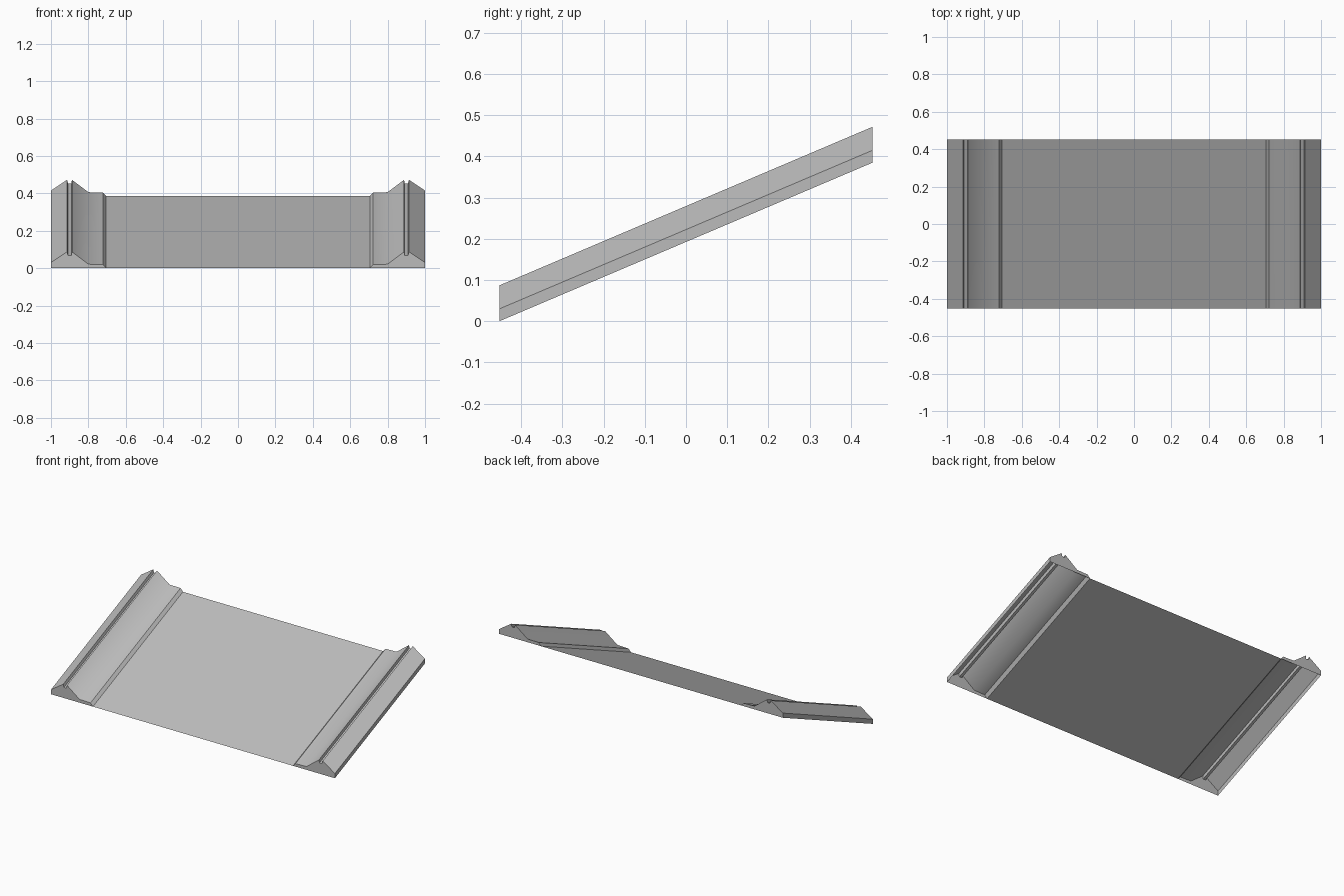
import bpy
import math

cube = bpy.data.objects.get("Cube")
if cube:
    bpy.data.objects.remove(cube, do_unlink=True)

HALF_DEPTH = 0.453
RISE = 0.385

# Half cross-section, from the deck edge out to the bottom of the outer wall
CURB = [(0.705, 0), (0.722, 0.019), (0.80, 0.021), (0.888, 0.087),
        (0.891, 0.068), (0.909, 0.068), (0.914, 0.087), (1, 0.03), (1, 0)]

grey = bpy.data.materials.new("plain_grey")
grey.use_nodes = True
GREY = (0.5, 0.5, 0.5, 1)
grey.diffuse_color = GREY
bsdf = next(n for n in grey.node_tree.nodes if n.type == 'BSDF_PRINCIPLED')
bsdf.inputs["Base Color"].default_value = GREY
bsdf.inputs["Roughness"].default_value = 0.8


def build(name, verts, faces):
    mesh = bpy.data.meshes.new(name)
    mesh.from_pydata(verts, [], faces)
    mesh.materials.append(grey)
    obj = bpy.data.objects.new(name, mesh)
    bpy.context.collection.objects.link(obj)
    return obj


def section(points, back):
    """Place a cross-section at the low front or the raised back end."""
    y = HALF_DEPTH if back else -HALF_DEPTH
    return [(x, y, z + (RISE if back else 0)) for x, z in points]


# Sloping deck and both grooved curbs: one open sheet swept up the slope
profile = [(-x, z) for x, z in reversed(CURB)] + CURB
n = len(profile)
ramp = build("ramp_surface",
             section(profile, False) + section(profile, True),
             [(i, i + 1, n + i + 1, n + i) for i in range(n - 1)])
bpy.ops.object.select_all(action='DESELECT')
bpy.context.view_layer.objects.active = ramp
ramp.select_set(True)
bpy.ops.object.shade_smooth_by_angle(angle=math.radians(42))

# Upright plates closing the curb ends
for side, sx in (("left", 1), ("right", -1)):
    for end, back in (("front", False), ("back", True)):
        outline = section([(sx * x, z) for x, z in CURB], back)
        if (sx == 1) != back:
            outline.reverse()
        build(f"{side}_{end}_curb_cap", outline, [tuple(range(len(outline)))])
